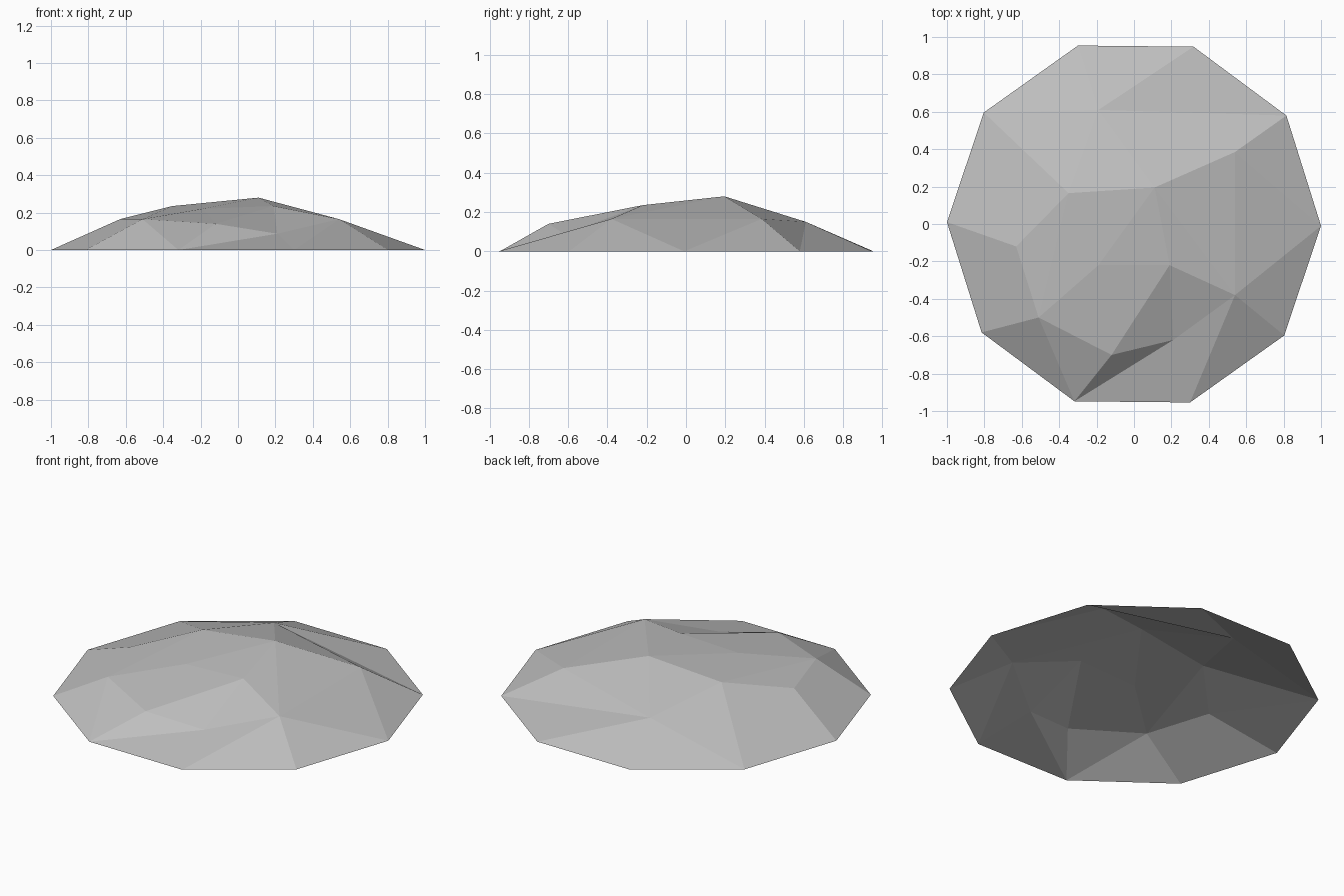
import bpy, bmesh
from math import cos, sin, pi

if "Cube" in bpy.data.objects:
    bpy.data.objects.remove(bpy.data.objects["Cube"], do_unlink=True)

# Stone grey material
stone = bpy.data.materials.new("stone_grey")
stone.use_nodes = True
grey = (0.52, 0.52, 0.52, 1)
stone.diffuse_color = grey
stone.node_tree.nodes["Principled BSDF"].inputs["Base Color"].default_value = grey

bm = bmesh.new()
corner = {}

# Ten-sided ground rim, lettered anticlockwise from +x
for i, name in enumerate("abcdefghij"):
    angle = i * pi / 5 - 0.01
    corner[name] = bm.verts.new((cos(angle), sin(angle), 0))

# Chiselled high points of the mound
peaks = {
    "A": (-0.35, 0.165, 0.235), "B": (0.11, 0.195, 0.28),
    "C": (0.54, 0.385, 0.165), "D": (-0.63, -0.12, 0.165),
    "E": (-0.51, -0.5, 0.165), "F": (-0.19, -0.22, 0.22),
    "G": (0.19, -0.22, 0.235), "H": (0.54, -0.38, 0.165),
    "I": (-0.12, -0.7, 0.14), "J": (0.21, -0.62, 0.087),
    "K": (-0.19, 0.61, 0.15),
}
for name, position in peaks.items():
    corner[name] = bm.verts.new(position)

# Facets: the sloping skirt, then the crown
skirt = "abC CbK bcK cdK deK KeA efD eDA fgD gED ghE hIE hJI hiJ iHJ ijH jaH aCH"
crown = "BCK BKA ADE AEF AFB BFG BGH BHC EIF FIG IJG JHG"
for facet in (skirt + " " + crown).split():
    face = bm.faces.new([corner[name] for name in facet])
    face.normal_update()
    if face.normal.z < 0:
        face.normal_flip()

# Open-bottomed rock mound, flat shaded
mesh = bpy.data.meshes.new("rock_mound")
bm.to_mesh(mesh)
bm.free()
mesh.materials.append(stone)
rock = bpy.data.objects.new("rock_mound", mesh)
bpy.context.collection.objects.link(rock)
